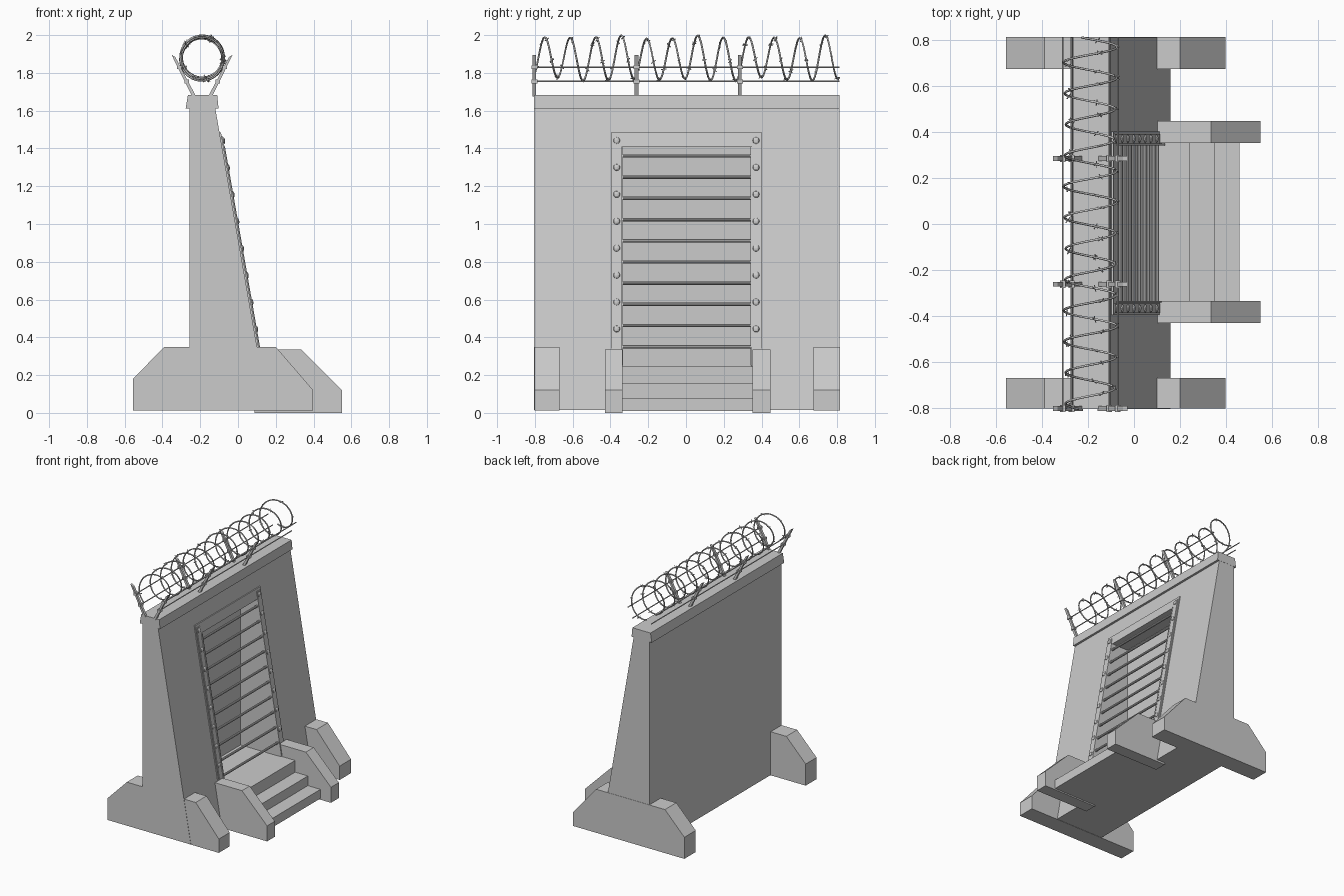
import bpy, bmesh, math, random
from mathutils import Vector, Matrix

if "Cube" in bpy.data.objects:
    bpy.data.objects.remove(bpy.data.objects["Cube"])

random.seed(4)
Y0, Y1 = -0.805, 0.812


def finish(bm, name):
    bmesh.ops.recalc_face_normals(bm, faces=bm.faces)
    me = bpy.data.meshes.new(name)
    bm.to_mesh(me)
    bm.free()
    ob = bpy.data.objects.new(name, me)
    bpy.context.collection.objects.link(ob)
    return ob


def prism(name, profile, ya, yb):
    """Extrude an (x, z) outline along y."""
    bm = bmesh.new()
    face = bm.faces.new([bm.verts.new((x, ya, z)) for x, z in profile])
    ext = bmesh.ops.extrude_face_region(bm, geom=[face])
    moved = [g for g in ext["geom"] if isinstance(g, bmesh.types.BMVert)]
    bmesh.ops.translate(bm, verts=moved, vec=(0, yb - ya, 0))
    return finish(bm, name)


def rod(name, a, b, r, sides=10):
    a, b = Vector(a), Vector(b)
    bm = bmesh.new()
    rot = (b - a).to_track_quat('Z', 'Y').to_matrix().to_4x4()
    bmesh.ops.create_cone(bm, cap_ends=True, segments=sides, radius1=r, radius2=r,
                          depth=(b - a).length,
                          matrix=Matrix.Translation((a + b) / 2) @ rot)
    return finish(bm, name)


def wire(name, points, r):
    cu = bpy.data.curves.new(name, 'CURVE')
    cu.dimensions = '3D'
    cu.bevel_depth = r
    cu.bevel_resolution = 1
    cu.use_fill_caps = True
    sp = cu.splines.new('POLY')
    sp.points.add(len(points) - 1)
    for p, co in zip(sp.points, points):
        p.co = (*co, 1)
    ob = bpy.data.objects.new(name, cu)
    bpy.context.collection.objects.link(ob)
    return ob


def slope(z):
    """x of the leaning wall face at height z."""
    return -0.12 + (1.61 - z) * 0.175


def slab(name, z0, z1, back, front, ya, yb):
    """Strip lying parallel to the leaning wall face."""
    return prism(name, [(slope(z0) + back, z0), (slope(z0) + front, z0),
                        (slope(z1) + front, z1), (slope(z1) + back, z1)], ya, yb)


# Wall with a doorway-like niche cut into the leaning face
wall = prism("wall", [(-0.256, 0.015), (slope(0.015), 0.015),
                      (slope(1.615), 1.615), (-0.256, 1.615)], Y0, Y1)
cutter = prism("niche_cutter", [(-0.22, 0.245), (0.4, 0.245), (0.4, 1.41), (-0.22, 1.41)],
               -0.335, 0.345)
cutter.hide_render = True
mod = wall.modifiers.new("niche", 'BOOLEAN')
mod.operation = 'DIFFERENCE'
mod.solver = 'EXACT'
mod.object = cutter
bpy.context.view_layer.objects.active = wall
bpy.ops.object.modifier_apply(modifier="niche")
bpy.data.objects.remove(cutter)

prism("wall_cap", [(-0.277, 1.612), (-0.103, 1.612), (-0.11, 1.683), (-0.265, 1.683)],
      Y0 - 0.001, Y1 + 0.001)

# End feet
foot = [(-0.556, 0.013), (0.398, 0.013), (0.398, 0.12), (0.2, 0.35), (-0.39, 0.35),
        (-0.556, 0.18)]
prism("left_foot", foot, Y0 + 0.002, -0.67)
prism("right_foot", foot, 0.675, Y1 + 0.002)

# Steps and their side walls
prism("steps", [(0.09, 0.01), (0.46, 0.01), (0.46, 0.08), (0.352, 0.08), (0.352, 0.155),
                (0.243, 0.155), (0.243, 0.246), (0.09, 0.246)], -0.336, 0.356)
cheek = [(0.087, 0), (0.55, 0), (0.55, 0.12), (0.335, 0.335), (0.09, 0.335)]
prism("left_step_wall", cheek, -0.43, -0.335)
prism("right_step_wall", cheek, 0.352, 0.448)

# Niche frame, rails and bolts
slab("frame_top", 1.41, 1.485, -0.01, 0.008, -0.397, 0.402)
for side, ya, yb, inner, bolt_y in (("left", -0.397, -0.335, -0.34, -0.367),
                                    ("right", 0.345, 0.402, 0.344, 0.371)):
    slab(side + "_frame", 0.34, 1.41, -0.01, 0.008, ya, yb)
    slab(side + "_rail", 0.35, 1.465, 0.0, 0.013, bolt_y - 0.021, bolt_y + 0.021)
    slab(side + "_rail_flange", 0.25, 1.41, -0.02, 0.016, inner - 0.002, inner + 0.006)
    bm = bmesh.new()
    for i in range(8):
        z = 1.442 - i * 0.1425
        m = (Matrix.Translation((slope(z) + 0.014, bolt_y, z))
             @ Matrix.Rotation(math.radians(-10), 4, 'Y')
             @ Matrix.Diagonal((0.5, 1, 1, 1)))
        bmesh.ops.create_uvsphere(bm, u_segments=10, v_segments=6, radius=0.018, matrix=m)
    finish(bm, side + "_bolts")

# Bars across the niche
for i in range(10):
    z = 1.36 - i * 0.1122
    rod("bar", (slope(z), -0.34, z), (slope(z), 0.35, z), 0.009)

# V brackets with wire clamps
for y in (-0.803, -0.262, 0.285):
    for s in (-1, 1):
        foot_x, tip_x = -0.19 + s * 0.042, -0.19 + s * 0.152
        prism("bracket_arm", [(foot_x - 0.01, 1.675), (foot_x + 0.01, 1.675),
                              (tip_x + 0.01, 1.89 + s * 0.006),
                              (tip_x - 0.01, 1.89 - s * 0.006)], y - 0.01, y + 0.01)
        for x, z in ((-0.19 + s * 0.082, 1.755), (-0.19 + s * 0.12, 1.83)):
            prism("wire_clamp", [(x - 0.012, z - 0.01), (x + 0.012, z - 0.01),
                                 (x + 0.012, z + 0.01), (x - 0.012, z + 0.01)],
                  y - 0.016, y + 0.016)

# Straight wires along the brackets
for s in (-1, 1):
    for x, z in ((-0.19 + s * 0.082, 1.755), (-0.19 + s * 0.12, 1.83)):
        wire("straight_wire", [(x, Y0 - 0.005, z), (x, Y1, z)], 0.004)


# Coiled wire
def coil(y):
    a = math.pi / 2 + math.tau * (0.737 - y) / 0.135
    r = 0.112 + 0.005 * math.sin(y * 11)
    return Vector((-0.19 + r * math.cos(a), y,
                   1.877 + 0.006 * math.sin(y * 17 + 1) + r * math.sin(a)))


N = 12 * 28
wire("wire_coil", [coil(Y0 + (Y1 - Y0) * i / N) for i in range(N + 1)], 0.005)

# Barbs: short crossed spikes along the coil
bm = bmesh.new()
for i in range(60):
    p = coil(Y0 + (Y1 - Y0) * (i + 0.5) / 60)
    for k in range(2):
        d = Vector((random.uniform(-1, 1), random.uniform(-1, 1), random.uniform(-1, 1)))
        rot = d.to_track_quat('Z', 'Y').to_matrix().to_4x4()
        bmesh.ops.create_cone(bm, cap_ends=True, segments=5, radius1=0.003, radius2=0.002,
                              depth=0.03, matrix=Matrix.Translation(p) @ rot)
finish(bm, "barbs")
